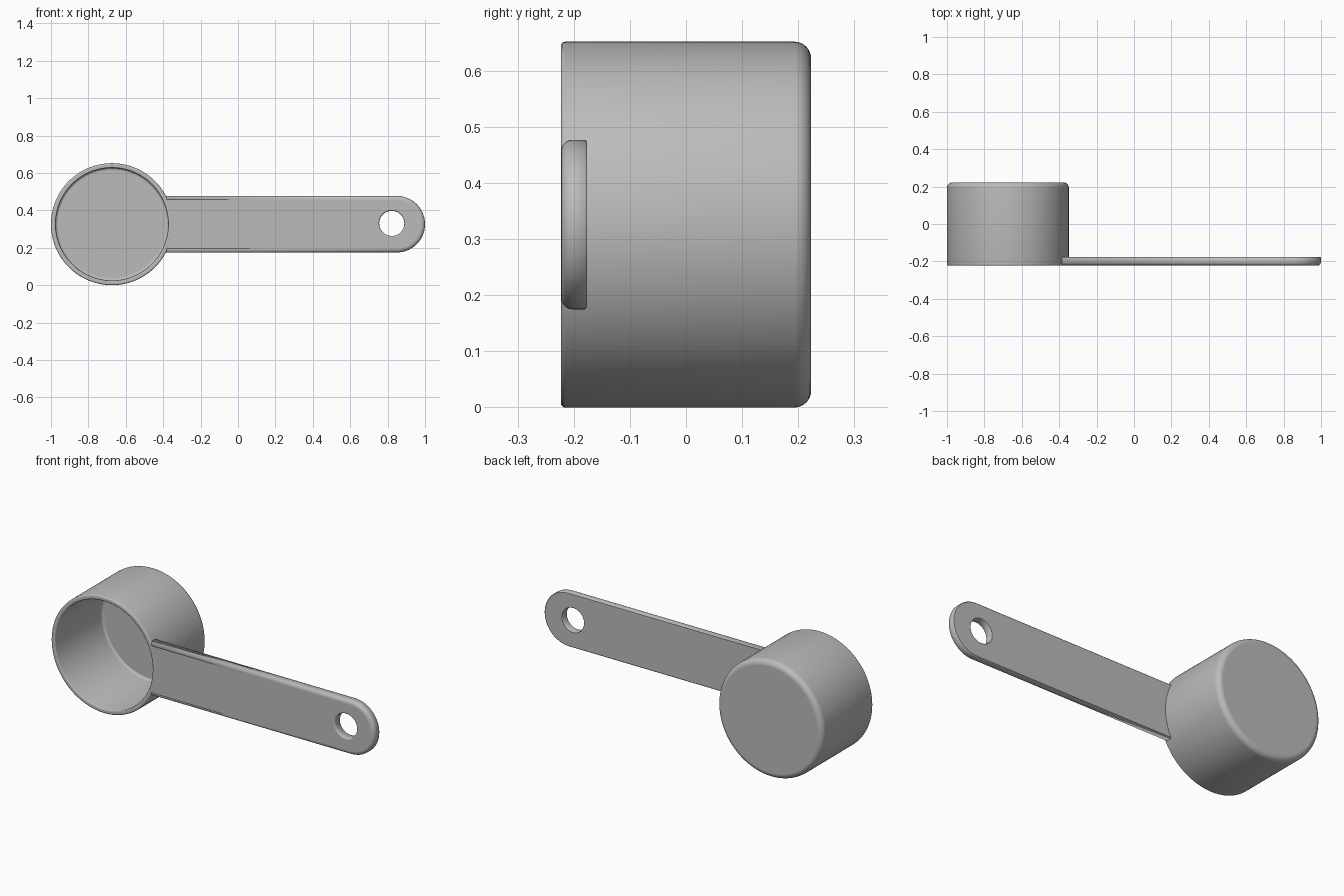
import bpy, bmesh, math

if "Cube" in bpy.data.objects:
    bpy.data.objects.remove(bpy.data.objects["Cube"])

CX, CZ, R = -0.674, 0.326, 0.326      # cup axis and outer radius
FRONT, BACK = -0.223, 0.223

mat = bpy.data.materials.new("plain grey")
mat.diffuse_color = (0.5, 0.5, 0.5, 1)
mat.use_nodes = True
mat.node_tree.nodes["Principled BSDF"].inputs["Base Color"].default_value = mat.diffuse_color


def finish(bm, name):
    bmesh.ops.recalc_face_normals(bm, faces=bm.faces[:])
    me = bpy.data.meshes.new(name)
    bm.to_mesh(me)
    bm.free()
    me.materials.append(mat)
    ob = bpy.data.objects.new(name, me)
    bpy.context.collection.objects.link(ob)
    return ob


def arc(cx, cy, r, a0, a1, n):
    pts = []
    for i in range(n + 1):
        a = math.radians(a0 + (a1 - a0) * i / n)
        pts.append((cx + r * math.cos(a), cy + r * math.sin(a)))
    return pts


def bridge(bm, rings):
    for a, b in zip(rings, rings[1:]):
        for i in range(len(a)):
            j = (i + 1) % len(a)
            bm.faces.new((a[i], a[j], b[j], b[i])).smooth = True


# Cup: (radius, y) profile turned round the y axis
f = 0.03
RI, FLOOR = 0.301, 0.193
profile = arc(R - f, BACK - f, f, 90, 0, 8)            # rounded base edge
profile += arc(R - 0.008, FRONT + 0.008, 0.008, 0, -90, 4)   # rim, outside
profile += arc(RI + 0.005, FRONT + 0.005, 0.005, -90, -180, 3)  # rim, inside
profile += arc(RI - 0.012, FLOOR - 0.012, 0.012, 0, 90, 5)   # inner floor corner
bm = bmesh.new()
N = 128
rings = [[bm.verts.new((CX + r * math.cos(math.tau * i / N), y,
                        CZ + r * math.sin(math.tau * i / N))) for i in range(N)]
         for r, y in profile]
bridge(bm, rings)
bm.faces.new(rings[0])
bm.faces.new(rings[-1])
finish(bm, "measuring_cup")

# Handle: rounded strip with a hanging hole, front edges softened
HW, HB = 0.151, -0.176
HF = FRONT + 0.0005


def outline(inset):
    h = HW - inset
    pts = arc(1 - HW, 0, h, -90, 90, 40)               # round end
    a = math.degrees(math.asin(h / 0.314))
    return [(x, z) for x, z in pts] + arc(CX, 0, 0.314, a, -a, 16)  # inside cup wall


def edge_rings(bm, shape, levels):
    rings = [[bm.verts.new((x, y, CZ + z)) for x, z in shape(inset)]
             for inset, y in levels]
    bridge(bm, rings)
    return rings


def levels(front_r, back_r):
    out = [(front_r - x, HF + front_r - y) for x, y in arc(0, 0, front_r, 90, 0, 5)]
    out = [(front_r * (1 - math.sin(t * math.pi / 10)),
            HF + front_r * (1 - math.cos(t * math.pi / 10))) for t in range(6)]
    return out + [(0, HB - back_r), (back_r, HB)]


bm = bmesh.new()
outer = edge_rings(bm, outline, levels(0.02, 0.004))
hole = edge_rings(bm, lambda i: arc(0.822, 0.004, 0.067 + i, 0, 352.5, 47),
                  levels(0.008, 0.002))
for k in (0, -1):                                      # front and back faces
    edges = [bm.edges.get((r[k][i], r[k][i - 1]))
             for r in (outer, hole) for i in range(len(r[k]))]
    bmesh.ops.triangle_fill(bm, use_beauty=True, edges=edges)
finish(bm, "handle")
